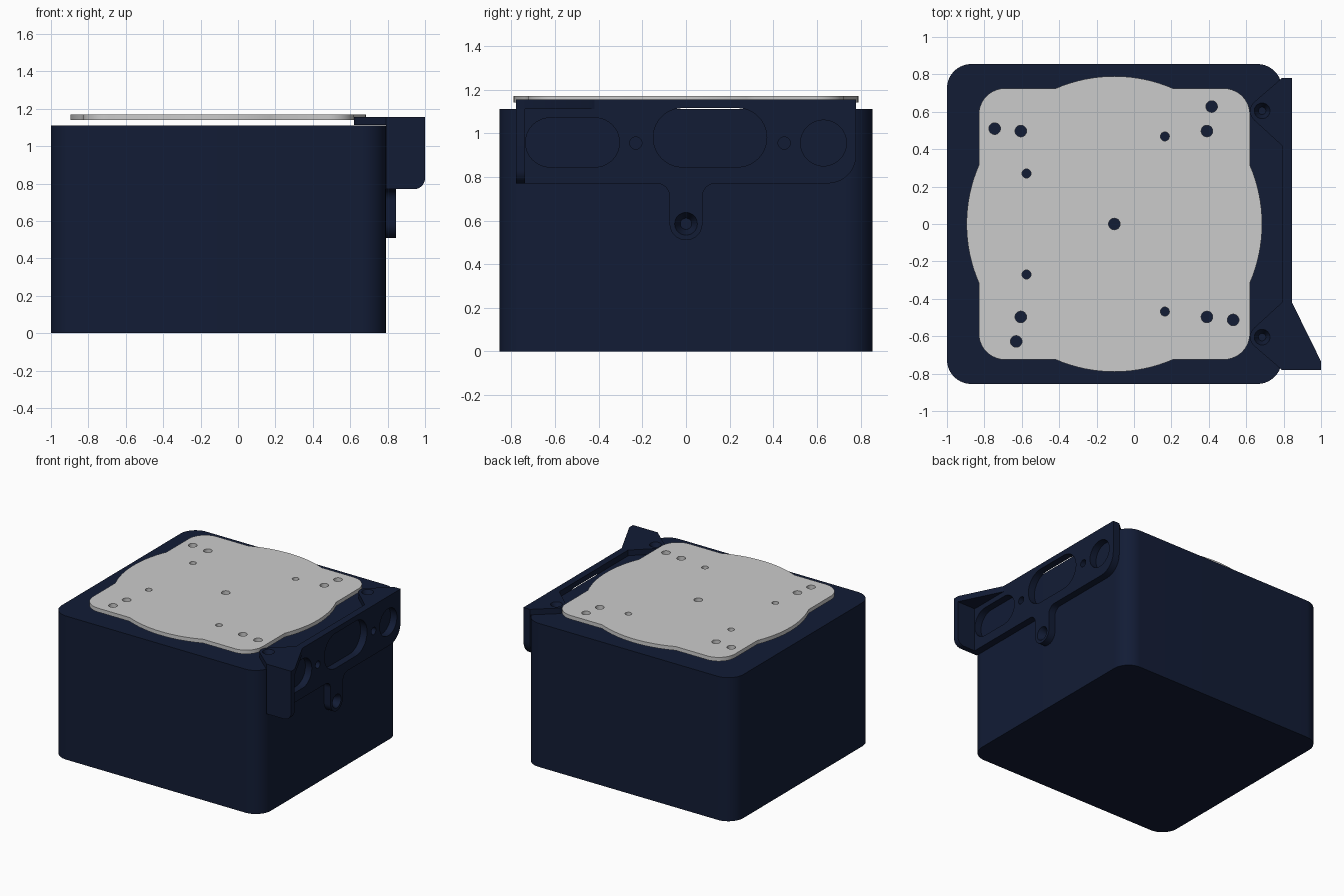
import bpy, bmesh, math
from mathutils import Vector, Matrix

if "Cube" in bpy.data.objects:
    bpy.data.objects.remove(bpy.data.objects["Cube"])

navy = bpy.data.materials.new("navy")
navy.diffuse_color = (0.006, 0.0115, 0.036, 1)
navy.use_nodes = True
navy.node_tree.nodes["Principled BSDF"].inputs["Base Color"].default_value = navy.diffuse_color


def rounded(corners, n=10):
    """Closed outline from (u, v, radius) corners."""
    out = []
    for i, (u, v, r) in enumerate(corners):
        p = Vector((u, v))
        if r == 0:
            out.append(p)
            continue
        a = (Vector(corners[i - 1][:2]) - p).normalized()
        b = (Vector(corners[(i + 1) % len(corners)][:2]) - p).normalized()
        half = a.angle(b) / 2
        c = p + (a + b).normalized() * r / math.sin(half)
        t = r / math.tan(half)
        s, e = p + a * t - c, p + b * t - c
        a0 = math.atan2(s.y, s.x)
        d = (math.atan2(e.y, e.x) - a0 + math.pi) % (2 * math.pi) - math.pi
        out += [c + r * Vector((math.cos(a0 + d * k / n), math.sin(a0 + d * k / n)))
                for k in range(n + 1)]
    return out


def box(u0, u1, v0, v1, r, n=10):
    return rounded([(u0, v0, r), (u1, v0, r), (u1, v1, r), (u0, v1, r)], n)


def circle(u, v, r, n=32):
    return [Vector((u + r * math.cos(2 * math.pi * k / n),
                    v + r * math.sin(2 * math.pi * k / n))) for k in range(n)]


def finish(name, bm, mat):
    me = bpy.data.meshes.new(name)
    bm.to_mesh(me)
    bm.free()
    ob = bpy.data.objects.new(name, me)
    bpy.context.collection.objects.link(ob)
    if mat:
        me.materials.append(mat)
    bpy.ops.object.select_all(action='DESELECT')
    bpy.context.view_layer.objects.active = ob
    ob.select_set(True)
    bpy.ops.object.shade_smooth_by_angle(angle=math.radians(30))
    return ob


def slab(name, outline, w0, w1, axis='z', holes=(), mat=navy):
    """Extrude an outline with holes from w0 to w1 along an axis."""
    place = {'x': lambda u, v, w: (w, u, v),
             'y': lambda u, v, w: (u, w, v),
             'z': lambda u, v, w: (u, v, w)}[axis]
    bm = bmesh.new()
    edges = []
    for loop in [outline, *holes]:
        vs = [bm.verts.new((p.x, p.y, 0)) for p in loop]
        edges += [bm.edges.new((vs[i - 1], vs[i])) for i in range(len(vs))]
    bmesh.ops.triangle_fill(bm, edges=edges, use_beauty=True, normal=(0, 0, 1))
    ext = bmesh.ops.extrude_face_region(bm, geom=bm.faces[:])
    top = {g for g in ext['geom'] if isinstance(g, bmesh.types.BMVert)}
    for v in bm.verts:
        v.co = place(v.co.x, v.co.y, w1 if v in top else w0)
    bmesh.ops.recalc_face_normals(bm, faces=bm.faces[:])
    return finish(name, bm, mat)


def countersink(name, pos, depth, r_in, r_out, rot=None):
    """Funnel lining a screw hole, facing inwards."""
    bm = bmesh.new()
    m = Matrix.Translation(pos) @ (rot or Matrix())
    bmesh.ops.create_cone(bm, segments=32, cap_ends=False, radius1=r_in,
                          radius2=r_out, depth=depth, matrix=m)
    bmesh.ops.reverse_faces(bm, faces=bm.faces[:])
    finish(name, bm, navy)


# Main housing
slab("housing", box(-1, 0.79, -0.855, 0.855, 0.13, 16), 0, 1.11)

# Top plate: rounded square merged with a larger disc
R, H, r = 0.79, 0.725, 0.14
a = math.acos(H / R)
quarter = [Vector((R * math.cos(t), R * math.sin(t)))
           for t in (a * (k / 8 - 1) for k in range(17))]
quarter += [Vector((H - r + r * math.cos(t), H - r + r * math.sin(t)))
            for t in (math.pi / 2 * k / 10 for k in range(11))]
centre = Vector((-0.105, 0))
outline = [centre + Matrix.Rotation(q * math.pi / 2, 2) @ p
           for q in range(4) for p in quarter]
holes = [(-0.105, 0, 0.031), (-0.745, 0.51, 0.031), (-0.63, -0.628, 0.031),
         (0.415, 0.628, 0.031), (0.53, -0.513, 0.031)]
for s in (1, -1):
    holes += [(-0.605, 0.497 * s, 0.031), (0.39, 0.497 * s, 0.031),
              (-0.575, 0.27 * s, 0.024), (0.165, 0.468 * s, 0.024)]
slab("top_plate", outline, 1.14, 1.17, 'z', [circle(*h, 24) for h in holes], None)

# Side bracket plate with slots and a lower screw tab
bracket = rounded([(-0.78, 0.77, 0), (-0.075, 0.77, 0.06), (-0.075, 0.51, 0.0745),
                   (0.075, 0.51, 0.0745), (0.075, 0.77, 0.06), (0.78, 0.77, 0.13),
                   (0.78, 1.155, 0), (-0.78, 1.155, 0)])
slab("bracket_plate", bracket, 0.79, 0.845, 'x', [
    box(-0.735, -0.305, 0.845, 1.07, 0.112),
    box(-0.15, 0.37, 0.845, 1.115, 0.134),
    circle(0.63, 0.955, 0.105, 48),
    circle(-0.23, 0.955, 0.028), circle(0.45, 0.955, 0.028),
    circle(0, 0.585, 0.052)])
countersink("bracket_screw_seat", (0.8175, 0, 0.585), 0.055, 0.026, 0.052,
            Matrix.Rotation(math.pi / 2, 4, 'Y'))

# Screw tabs reaching over the housing top
for side, s in (("back", 1), ("front", -1)):
    tab = rounded([(0.79, 0.78 * s, 0), (0.588, 0.605 * s, 0.065), (0.79, 0.42 * s, 0)])
    slab(side + "_top_tab", tab, 1.112, 1.155, 'z', [circle(0.685, 0.605 * s, 0.042)])
    countersink(side + "_tab_screw_seat", (0.685, 0.605 * s, 1.1335), 0.043, 0.02, 0.042)

# Front wing: end wall and triangular top gusset
wall = rounded([(0.845, 0.77, 0), (1, 0.77, 0.06), (1, 1.11, 0), (0.845, 1.11, 0)])
slab("wing_wall", wall, -0.78, -0.738, 'y')
gusset = rounded([(0.845, -0.78, 0), (1, -0.78, 0), (1, -0.735, 0), (0.845, -0.42, 0)])
slab("wing_gusset", gusset, 1.11, 1.155)
